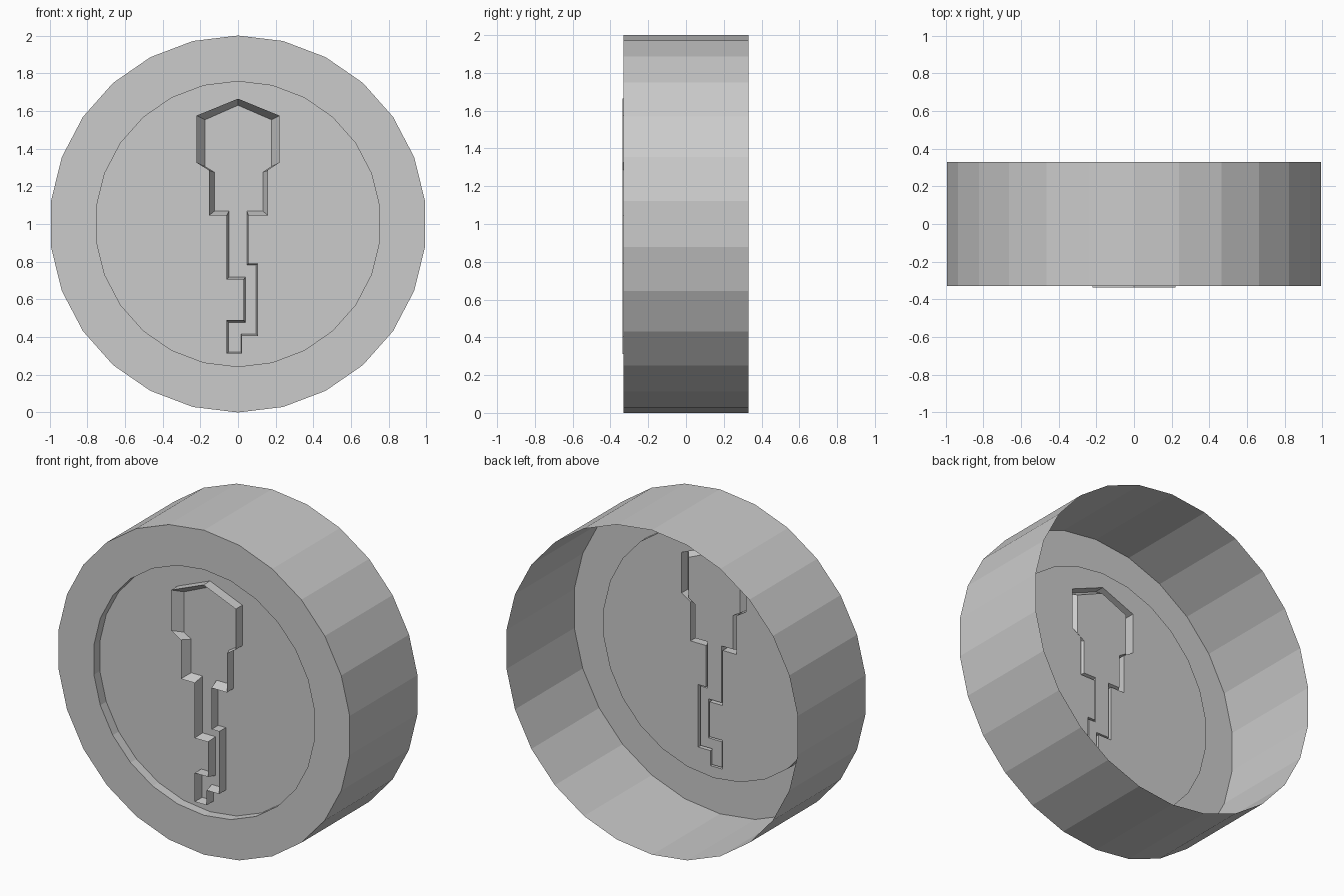
import bpy, bmesh, math

if "Cube" in bpy.data.objects:
    bpy.data.objects.remove(bpy.data.objects["Cube"])

SIDES = 26
FRONT, BACK, FLOOR, RIDGE = -0.33, 0.33, -0.272, -0.336

# key outline: ridge crest, and the inner foot of its sloping inside
CREST = [(0, 1.665), (.22, 1.575), (.22, 1.325), (.16, 1.285), (.16, 1.045),
         (.055, 1.045), (.055, .79), (.107, .79), (.107, .405), (.022, .405),
         (.022, .313), (-.06, .313), (-.06, .49), (.03, .49), (.03, .705),
         (-.06, .705), (-.06, 1.045), (-.155, 1.045), (-.155, 1.285), (-.22, 1.325),
         (-.22, 1.575)]
FOOT = [(0, 1.63), (.178, 1.553), (.178, 1.305), (.132, 1.275), (.132, 1.068),
        (.048, 1.068), (.048, .782), (.095, .782), (.095, .417), (.015, .417),
        (.015, .32), (-.05, .32), (-.05, .478), (.04, .478), (.04, .718),
        (-.048, .718), (-.048, 1.068), (-.125, 1.068), (-.125, 1.275), (-.175, 1.305),
        (-.175, 1.553)]


def circle(r):
    return [(r * math.sin(2 * math.pi * i / SIDES), 1 + r * math.cos(2 * math.pi * i / SIDES))
            for i in range(SIDES)]


def loop(bm, pts, y):
    return [bm.verts.new((x, y, z)) for x, z in pts]


def bridge(bm, a, b):
    n = len(a)
    for i in range(n):
        j = (i + 1) % n
        bm.faces.new((a[i], a[j], b[j], b[i]))


def finish(bm, name):
    # orient so that faces on the front point towards -y
    bmesh.ops.recalc_face_normals(bm, faces=bm.faces[:])
    bm.normal_update()
    if sum(f.normal.y * f.calc_area() for f in bm.faces) > 0:
        bmesh.ops.reverse_faces(bm, faces=bm.faces[:])
    me = bpy.data.meshes.new(name)
    bm.to_mesh(me)
    bm.free()
    bpy.context.collection.objects.link(bpy.data.objects.new(name, me))


# open-backed case: outer wall, front rim, step down to the panel
bm = bmesh.new()
loops = [loop(bm, circle(r), y) for r, y in
         ((1, BACK), (1, FRONT), (.757, FRONT), (.757, FLOOR))]
for a, b in zip(loops, loops[1:]):
    bridge(bm, a, b)
finish(bm, "case")

# recessed panel with the key shape left open
bm = bmesh.new()
edges = []
for pts in (circle(.757), CREST):
    vs = loop(bm, pts, FLOOR)
    edges += [bm.edges.new((vs[i - 1], vs[i])) for i in range(len(vs))]
bmesh.ops.triangle_fill(bm, use_beauty=True, edges=edges, normal=(0, -1, 0))
finish(bm, "recessed_panel")

# key relief: upright outer wall, inside slope, sunken face
bm = bmesh.new()
base, crest, foot = loop(bm, CREST, FLOOR), loop(bm, CREST, RIDGE), loop(bm, FOOT, FLOOR - .005)
bridge(bm, base, crest)
bridge(bm, crest, foot)
bm.faces.new(foot)
finish(bm, "key_relief")
